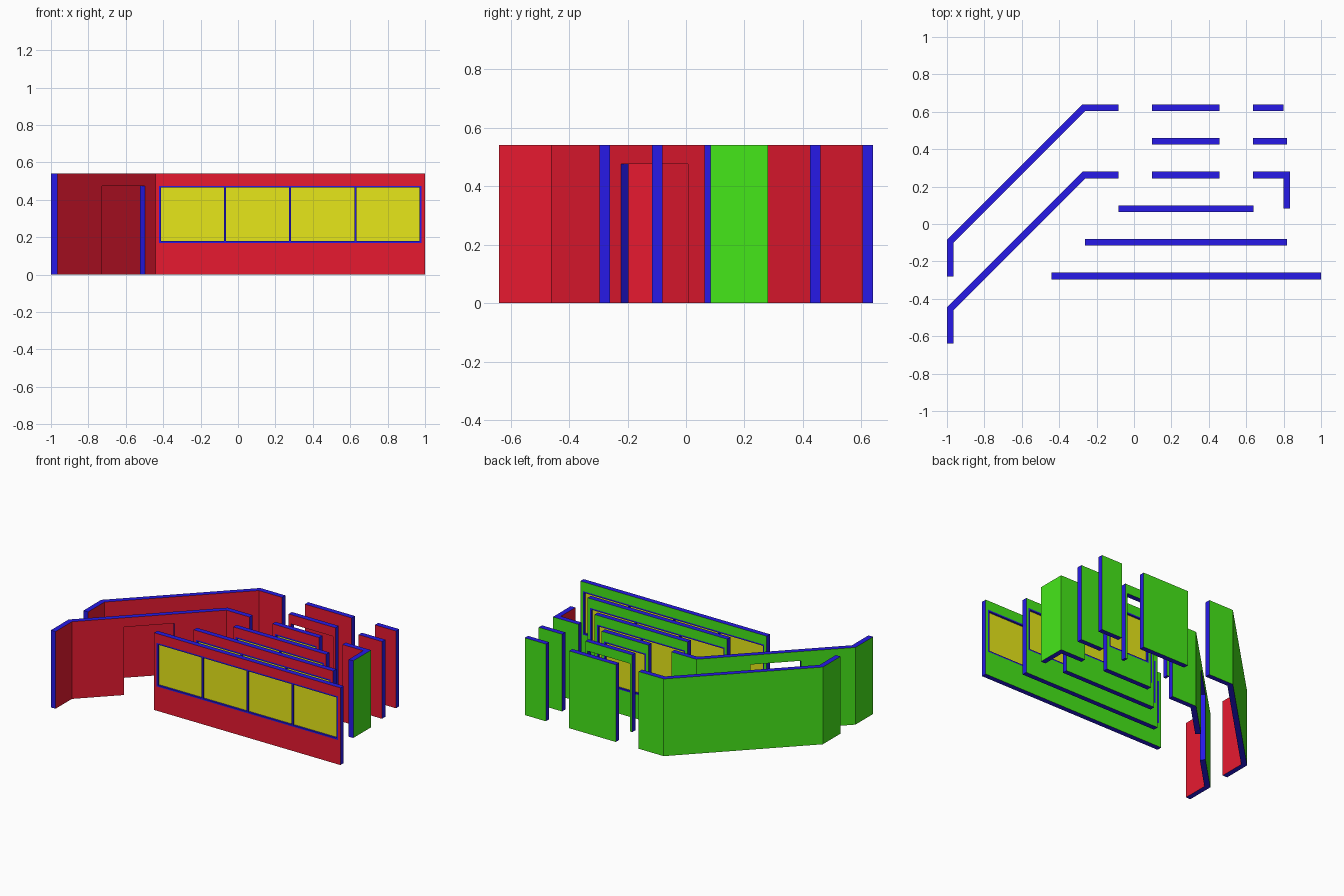
import bpy, bmesh
from mathutils import Vector

if "Cube" in bpy.data.objects:
    bpy.data.objects.remove(bpy.data.objects["Cube"])

H = 0.54            # wall height
T = 0.036           # wall thickness
TOP = 0.475         # head height of doors and windows
SILL = 0.17         # window sill height
BAR = 0.01          # window frame bar width


def material(name, rgb):
    m = bpy.data.materials.new(name)
    m.diffuse_color = (*rgb, 1)
    m.use_nodes = True
    m.node_tree.nodes["Principled BSDF"].inputs["Base Color"].default_value = m.diffuse_color
    return m


RED = material("front_red", (0.8, 0.01, 0.03))
GREEN = material("back_green", (0.06, 0.8, 0.01))
BLUE = material("rim_blue", (0.02, 0.01, 0.8))
YELLOW = material("glass_yellow", (0.8, 0.8, 0.01))


def side_vector(path, i):
    """Mitred offset to the left of the path at point i."""
    dirs = [(path[j + 1] - path[j]).normalized()
            for j in (i - 1, i) if 0 <= j < len(path) - 1]
    normals = [Vector((-d.y, d.x)) for d in dirs]
    m = sum(normals, Vector((0, 0))).normalized()
    return m / m.dot(normals[0])


def slab(name, points, mats, thick=T, z=(0, H), holes=(), hole_z=(SILL, TOP)):
    """Upright slab along a plan path; mats = right side, left side, rim.
    holes = (segment, from, to), as fractions of that segment."""
    path = [Vector(p) for p in points]
    stations, open_cols = [], set()
    for i, p in enumerate(path):
        stations.append((p, side_vector(path, i)))
        for seg, a, b in holes:
            if seg == i:
                q = path[i + 1]
                d = (q - p).normalized()
                n = Vector((-d.y, d.x))
                open_cols.add(len(stations))
                stations += [(p.lerp(q, a), n), (p.lerp(q, b), n)]
    levels = [z[0], z[1]]
    if holes:
        levels = sorted({z[0], z[1], *hole_z})
    nc, nr = len(stations) - 1, len(levels) - 1

    def solid(c, r):
        if not (0 <= c < nc and 0 <= r < nr):
            return False
        return not (c in open_cols and hole_z[0] <= levels[r] < hole_z[1])

    bm = bmesh.new()
    cache = {}

    def v(c, r, s):
        if (c, r, s) not in cache:
            p, n = stations[c]
            q = p + n * (s * thick / 2)
            cache[c, r, s] = bm.verts.new((q.x, q.y, levels[r]))
        return cache[c, r, s]

    def face(mat, *keys):
        bm.faces.new([v(*k) for k in keys]).material_index = mat

    for c in range(nc):
        for r in range(nr):
            if not solid(c, r):
                continue
            ring = [(c, r), (c + 1, r), (c + 1, r + 1), (c, r + 1)]
            face(0, *[(*k, -1) for k in ring])
            face(1, *[(*k, 1) for k in reversed(ring)])
            around = [(c, r - 1), (c + 1, r), (c, r + 1), (c - 1, r)]
            for k, nb in enumerate(around):
                if not solid(*nb):
                    a, b = ring[k], ring[(k + 1) % 4]
                    face(2, (*a, -1), (*a, 1), (*b, 1), (*b, -1))
    bmesh.ops.recalc_face_normals(bm, faces=bm.faces)
    bmesh.ops.dissolve_limit(bm, angle_limit=0.01, verts=bm.verts,
                             edges=bm.edges, delimit={'MATERIAL'})
    me = bpy.data.meshes.new(name)
    bm.to_mesh(me)
    bm.free()
    for m in mats:
        me.materials.append(m)
    ob = bpy.data.objects.new(name, me)
    bpy.context.collection.objects.link(ob)
    return ob


WALL = (RED, GREEN, BLUE)


def window_wall(name, x0, x1, y, panes):
    """Straight wall with one long window split into panes."""
    a, b, w = x0 + 0.019, x1 - 0.019, x1 - x0
    slab(name, [(x0, y), (x1, y)], WALL,
         holes=[(0, (a - x0) / w, (b - x0) / w)])
    # frame with evenly spaced dividers
    pitch = (b - a - BAR) / panes
    cuts = [(BAR + i * pitch, (i + 1) * pitch) for i in range(panes)]
    glass_z = (SILL + BAR, TOP - BAR)
    slab(name + "_frame", [(a, y), (b, y)], (BLUE,) * 3, z=(SILL, TOP),
         holes=[(0, s / (b - a), e / (b - a)) for s, e in cuts], hole_z=glass_z)
    # glass
    for i, (s, e) in enumerate(cuts):
        slab(f"{name}_pane_{i + 1}", [(a + s, y), (a + e, y)], (YELLOW,) * 3,
             thick=0.01, z=glass_z)


# stepped row of window walls: 4, 3, 2 and 1 panes
window_wall("front_window_wall", -0.442, 1.0, -0.278, 4)
window_wall("second_window_wall", -0.262, 0.818, -0.098, 3)
window_wall("third_window_wall", -0.082, 0.638, 0.082, 2)
window_wall("single_window_wall", 0.095, 0.457, 0.262, 1)

# narrow door wall and plain wall behind
slab("door_wall", [(0.095, 0.442), (0.457, 0.442)], WALL,
     holes=[(0, 0.05, 0.95)], hole_z=(0, TOP))
slab("plain_wall", [(0.095, 0.622), (0.457, 0.622)], WALL)

# short walls on the right, the first with a corner return
slab("corner_wall", [(0.637, 0.262), (0.816, 0.262), (0.816, 0.083)], WALL)
slab("short_wall", [(0.637, 0.442), (0.818, 0.442)], WALL)
slab("short_back_wall", [(0.637, 0.622), (0.8, 0.622)], WALL)

# long angled walls on the left, the nearer one with a doorway
for name, dy, doors in (("angled_back_wall", 0, []),
                        ("angled_door_wall", -0.36, [(1, 0.339, 0.661)])):
    slab(name, [(-0.982, -0.28 + dy), (-0.982, -0.092 + dy),
                (-0.268, 0.622 + dy), (-0.082, 0.622 + dy)], WALL,
         holes=doors, hole_z=(0, TOP))
